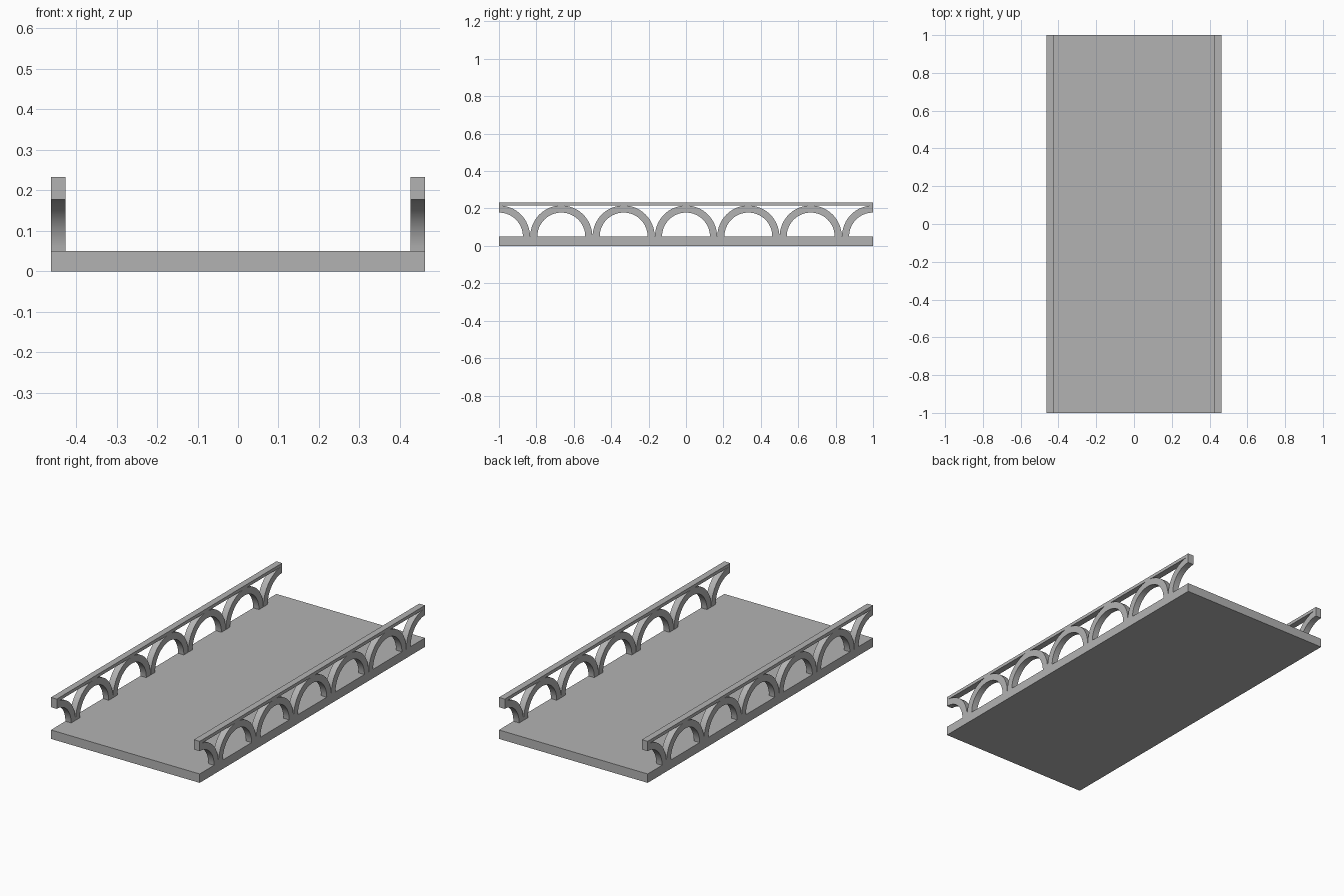
import bpy
import bmesh
from math import cos, sin, pi, radians

cube = bpy.data.objects.get("Cube")
if cube:
    bpy.data.objects.remove(cube, do_unlink=True)

HALF_W, HALF_L = 0.462, 1.0
DECK_TOP, RAIL_BOTTOM, RAIL_TOP = 0.05, 0.215, 0.233
WALL = 0.036
INNER, OUTER = 0.128, 0.166
SPACING = HALF_L / 3

grey = bpy.data.materials.new("stone_grey")
grey.use_nodes = True
grey.diffuse_color = (0.45, 0.45, 0.45, 1)
grey.node_tree.nodes["Principled BSDF"].inputs["Base Color"].default_value = (0.45, 0.45, 0.45, 1)


def finish(name, bm):
    bmesh.ops.recalc_face_normals(bm, faces=bm.faces)
    mesh = bpy.data.meshes.new(name)
    bm.to_mesh(mesh)
    bm.free()
    mesh.materials.append(grey)
    obj = bpy.data.objects.new(name, mesh)
    bpy.context.collection.objects.link(obj)
    return obj


def box(name, low, high):
    bm = bmesh.new()
    bmesh.ops.create_cube(bm, size=1)
    for v in bm.verts:
        v.co = [high[i] if v.co[i] > 0 else low[i] for i in range(3)]
    return finish(name, bm)


def arch(name, x, y, start, end):
    """Ring segment standing on the deck, extruded through the wall thickness."""
    steps = round(32 * (end - start) / pi)
    angles = [start + (end - start) * i / steps for i in range(steps + 1)]
    bm = bmesh.new()
    rows = [[bm.verts.new((x, y + r * cos(a), DECK_TOP + r * sin(a))) for a in angles]
            for r in (INNER, OUTER)]
    faces = [bm.faces.new((rows[0][i], rows[1][i], rows[1][i + 1], rows[0][i + 1]))
             for i in range(steps)]
    extruded = bmesh.ops.extrude_face_region(bm, geom=faces)["geom"]
    moved = [g for g in extruded if isinstance(g, bmesh.types.BMVert)]
    bmesh.ops.translate(bm, verts=moved, vec=(WALL, 0, 0))
    obj = finish(name, bm)
    bpy.ops.object.select_all(action="DESELECT")
    obj.select_set(True)
    bpy.context.view_layer.objects.active = obj
    bpy.ops.object.shade_smooth_by_angle(angle=radians(30))


# Deck slab
box("deck", (-HALF_W, -HALF_L, 0), (HALF_W, HALF_L, DECK_TOP))

# Arcaded parapets with a half arch at each end
for side, x in (("left", HALF_W - WALL), ("right", -HALF_W)):
    box(side + "_rail", (x, -HALF_L, RAIL_BOTTOM), (x + WALL, HALF_L, RAIL_TOP))
    for n in range(-3, 4):
        start = pi / 2 if n == 3 else 0
        end = pi / 2 if n == -3 else pi
        arch(f"{side}_arch_{n + 4}", x, n * SPACING, start, end)
